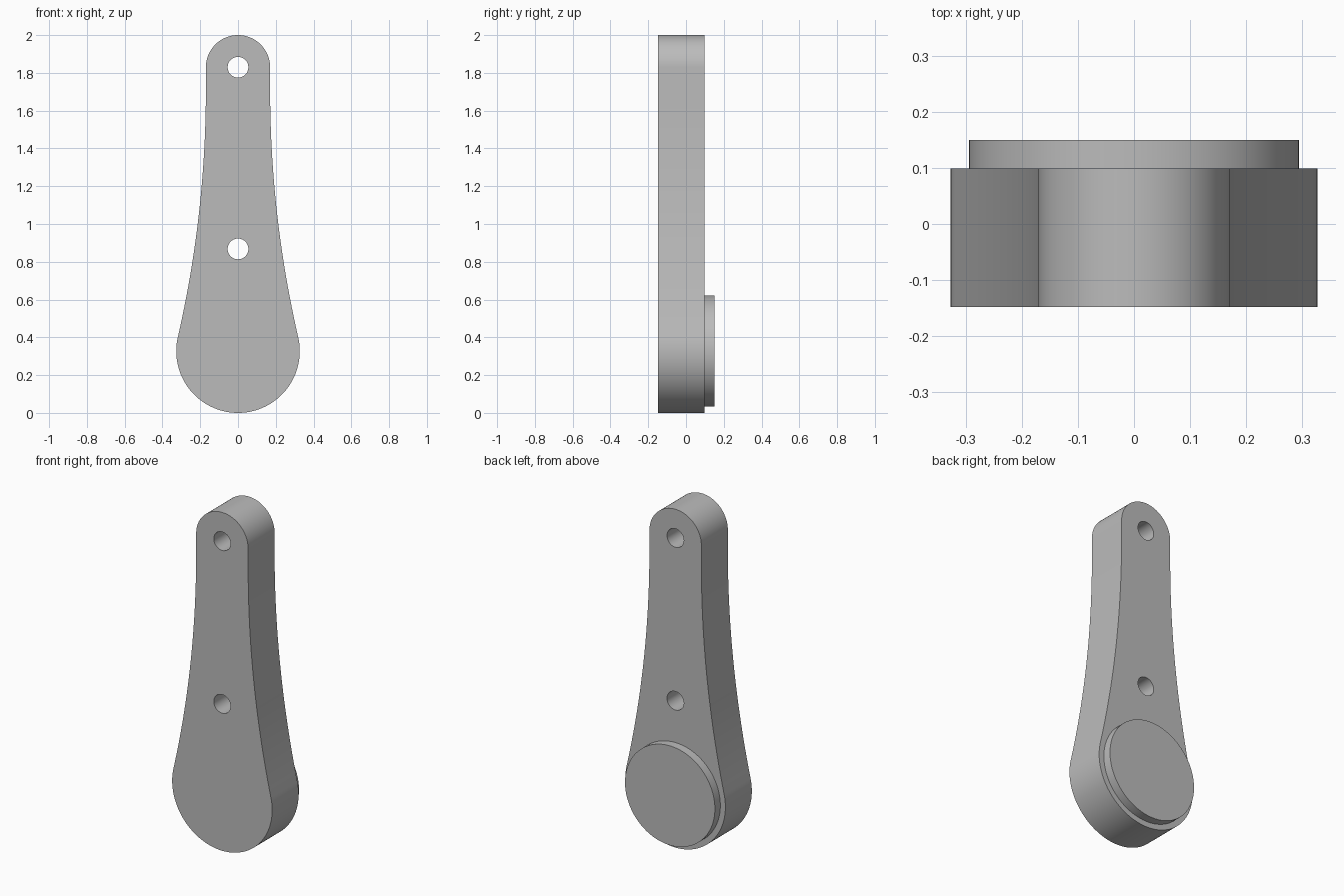
import bpy, bmesh
from math import sin, cos, pi, radians

cube = bpy.data.objects.get("Cube")
if cube:
    bpy.data.objects.remove(cube, do_unlink=True)

grey = bpy.data.materials.new("plain grey")
grey.use_nodes = True
colour = (0.5, 0.5, 0.5, 1)
grey.diffuse_color = colour
grey.node_tree.nodes["Principled BSDF"].inputs["Base Color"].default_value = colour


def arc(z, r, start, end, steps):
    """Points (x, z) on an arc centred on x = 0."""
    angles = [start + (end - start) * i / steps for i in range(steps + 1)]
    return [(r * cos(a), z + r * sin(a)) for a in angles]


def circle(z, r, steps):
    return arc(z, r, 0, 2 * pi, steps)[:-1]


def plate(name, loops, y_front, y_back):
    """Fill the outer loop, leaving later loops as holes, and extrude along y."""
    bm = bmesh.new()
    for loop in loops:
        verts = [bm.verts.new((x, y_front, z)) for x, z in loop]
        for a, b in zip(verts, verts[1:] + verts[:1]):
            bm.edges.new((a, b))
    bmesh.ops.triangle_fill(bm, edges=bm.edges[:], use_beauty=True)
    extruded = bmesh.ops.extrude_face_region(bm, geom=bm.faces[:], use_keep_orig=True)
    moved = [g for g in extruded["geom"] if isinstance(g, bmesh.types.BMVert)]
    bmesh.ops.translate(bm, verts=moved, vec=(0, y_back - y_front, 0))
    bmesh.ops.recalc_face_normals(bm, faces=bm.faces[:])
    mesh = bpy.data.meshes.new(name)
    bm.to_mesh(mesh)
    bm.free()
    mesh.materials.append(grey)
    obj = bpy.data.objects.new(name, mesh)
    bpy.context.collection.objects.link(obj)
    bpy.ops.object.select_all(action="DESELECT")
    obj.select_set(True)
    bpy.context.view_layer.objects.active = obj
    bpy.ops.object.shade_smooth_by_angle(angle=radians(30))
    return obj


# Outline: round top, concave flanks tangent to the round bottom
top_r, top_z = 0.17, 1.83
low_r = low_z = 0.327
lean = 0.2256
flank_r = (low_r * cos(lean) - top_r) / (1 - cos(lean))
flank_z = low_z + low_r * sin(lean) + flank_r * sin(lean)
flank = [(top_r + flank_r * (1 - cos(t)), flank_z - flank_r * sin(t))
         for t in (lean * i / 24 for i in range(24))]

outline = arc(top_z, top_r, 0, pi, 48)
outline += [(-x, z) for x, z in flank]
outline += arc(low_z, low_r, pi - lean, 2 * pi + lean, 72)
outline += flank[:0:-1] + flank[:1]

# Arm with two through holes
holes = [circle(z, 0.055, 32) for z in (top_z, 0.868)]
plate("arm", [outline] + holes, -0.148, 0.099)

# Raised round pad on the back
plate("round_pad", [circle(low_z, 0.294, 80)], 0.099, 0.15)
